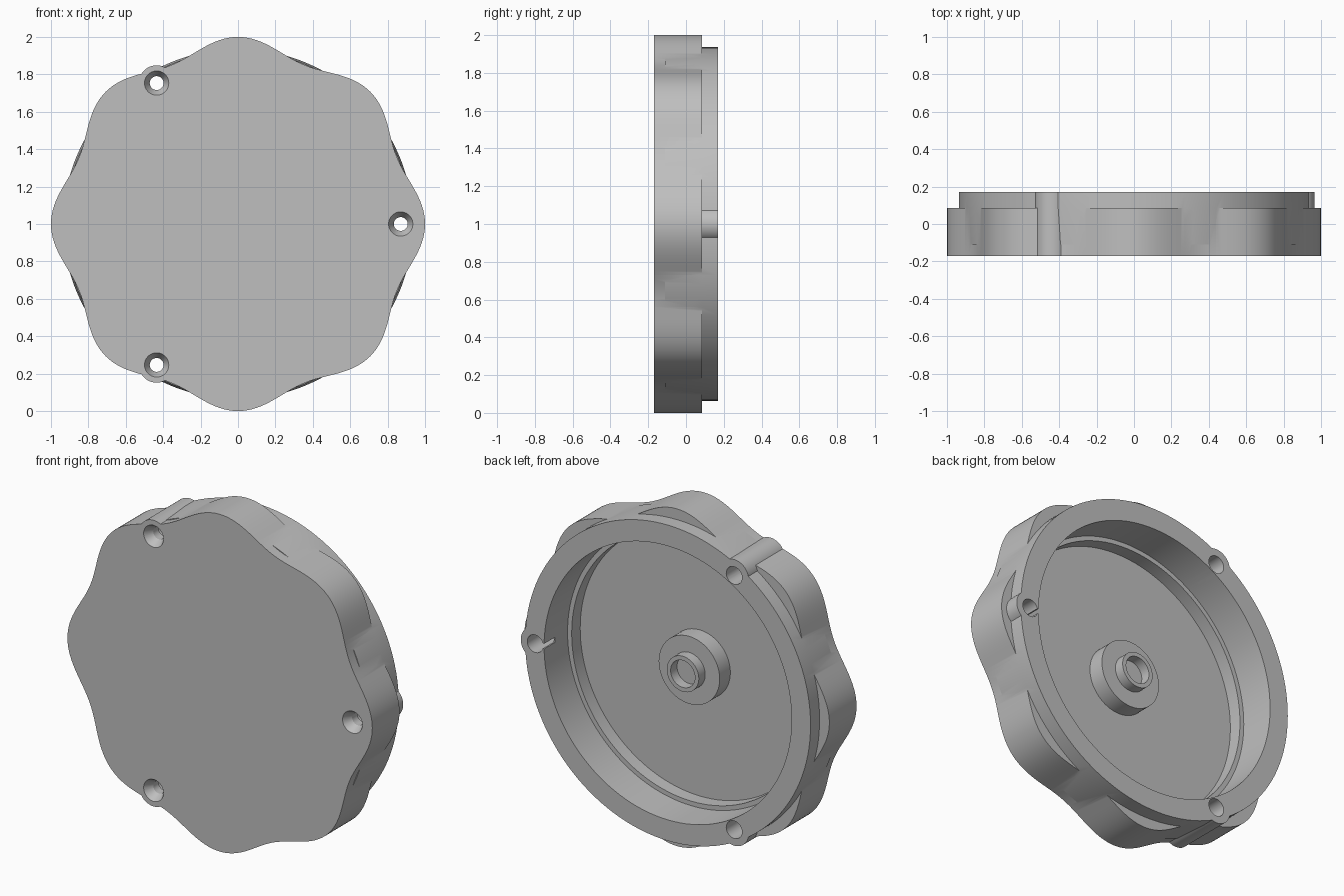
import bpy, bmesh, math
from mathutils import Matrix

if "Cube" in bpy.data.objects:
    bpy.data.objects.remove(bpy.data.objects["Cube"])

CZ = 1.0  # height of the disc axis
grey = bpy.data.materials.new("light grey")
grey.diffuse_color = (0.52, 0.52, 0.52, 1)
grey.use_nodes = True
grey.node_tree.nodes["Principled BSDF"].inputs["Base Color"].default_value = grey.diffuse_color


def finish(name, bm):
    bmesh.ops.recalc_face_normals(bm, faces=bm.faces)
    me = bpy.data.meshes.new(name)
    bm.to_mesh(me)
    bm.free()
    me.materials.append(grey)
    ob = bpy.data.objects.new(name, me)
    bpy.context.collection.objects.link(ob)
    return ob


def lathe(name, profile, cx=0.0, cz=CZ, n=128, wave=None):
    """Spin (radius, y) points around a y-directed axis; the ends are capped."""
    bm = bmesh.new()
    rings = []
    for r, y in profile:
        ring = []
        for i in range(n):
            a = 2 * math.pi * i / n
            rad = wave(a) if wave else r
            ring.append(bm.verts.new((cx + rad * math.cos(a), y, cz + rad * math.sin(a))))
        rings.append(ring)
    for p, q in zip(rings, rings[1:]):
        for i in range(n):
            j = (i + 1) % n
            bm.faces.new((p[i], p[j], q[j], q[i]))
    bm.faces.new(rings[0])
    bm.faces.new(rings[-1])
    return finish(name, bm)


def combine(target, other, op):
    m = target.modifiers.new(op.lower(), 'BOOLEAN')
    m.operation = op
    m.solver = 'EXACT'
    m.object = other
    bpy.context.view_layer.objects.active = target
    bpy.ops.object.modifier_apply(modifier=m.name)
    bpy.data.objects.remove(other, do_unlink=True)


# eight-lobed cover
cover = lathe("lobed_cover", [(1, -0.17), (1, 0.085)], n=256,
              wave=lambda a: 0.9606 + 0.0394 * math.cos(8 * a))

# slightly tapered round rim standing out behind the lobes
combine(cover, lathe("rim", [(0.926, -0.11), (0.936, 0.085), (0.936, 0.17)]), 'UNION')

# three screw bosses
angles = [math.radians(d) for d in (0, 120, 240)]
spots = [(0.87 * math.cos(a), CZ + 0.87 * math.sin(a)) for a in angles]
for x, z in spots:
    combine(cover, lathe("boss", [(0.095, -0.17), (0.095, 0.17)], x, z, 48), 'UNION')

# stepped cavity open to the back
combine(cover, lathe("cavity", [(0.785, -0.13), (0.785, -0.05), (0.812, -0.05), (0.812, 0.3)]),
        'DIFFERENCE')

# countersunk screw holes, and the slots joining them to the cavity
for a, (x, z) in zip(angles, spots):
    combine(cover, lathe("screw_hole", [(0.07, -0.18), (0.065, -0.17), (0.037, -0.12),
                                        (0.037, -0.07), (0.052, -0.07), (0.052, 0.3)], x, z, 40),
            'DIFFERENCE')
    bm = bmesh.new()
    bmesh.ops.create_cube(bm, size=1)
    bm.transform(Matrix.Translation((0, 0, CZ)) @ Matrix.Rotation(-a, 4, 'Y')
                 @ Matrix.Translation((0.825, 0.17, 0)) @ Matrix.Diagonal((0.07, 0.2, 0.03, 1)))
    combine(cover, finish("slot", bm), 'DIFFERENCE')

# centre hub with a short hollow tube
hub = lathe("centre_hub", [(0.2, -0.15), (0.2, -0.03), (0.105, -0.03), (0.105, 0.03),
                           (0.08, 0.03), (0.08, -0.03)], n=64)
combine(cover, hub, 'UNION')

# smooth shading with crisp edges
bpy.ops.object.select_all(action='DESELECT')
cover.select_set(True)
bpy.context.view_layer.objects.active = cover
bpy.ops.object.shade_smooth_by_angle(angle=math.radians(25))
